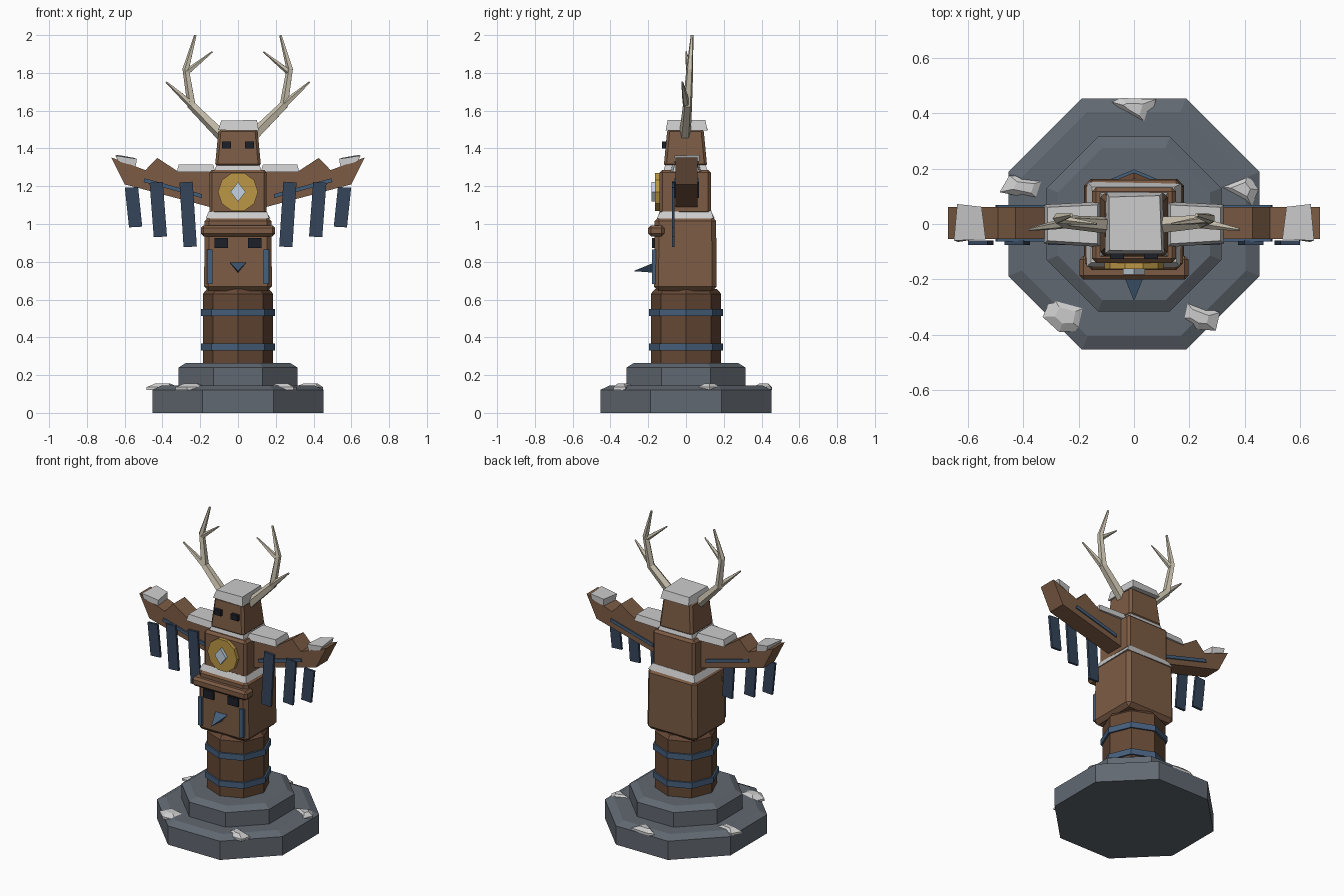
import bpy, bmesh, math, random
from mathutils import Vector

if "Cube" in bpy.data.objects:
    bpy.data.objects.remove(bpy.data.objects["Cube"])

random.seed(4)


def material(name, r, g, b):
    m = bpy.data.materials.new(name)
    m.diffuse_color = (r, g, b, 1)
    m.use_nodes = True
    m.node_tree.nodes["Principled BSDF"].inputs["Base Color"].default_value = m.diffuse_color
    return m


WOOD = material("wood", 0.20, 0.105, 0.058)
DARK_WOOD = material("dark_wood", 0.13, 0.065, 0.036)
STONE = material("stone", 0.12, 0.14, 0.165)
BLUE = material("blue_paint", 0.06, 0.115, 0.20)
NAVY = material("feather_blue", 0.035, 0.06, 0.105)
BLACK = material("eye_black", 0.012, 0.014, 0.02)
GOLD = material("gold", 0.50, 0.31, 0.06)
SNOW = material("snow", 0.72, 0.73, 0.75)
BONE = material("antler_bone", 0.58, 0.53, 0.42)
GEM = material("gem", 0.55, 0.65, 0.75)


def finish(name, bm, mat, bevel=0):
    bmesh.ops.recalc_face_normals(bm, faces=bm.faces)
    me = bpy.data.meshes.new(name)
    bm.to_mesh(me)
    bm.free()
    ob = bpy.data.objects.new(name, me)
    bpy.context.collection.objects.link(ob)
    me.materials.append(mat)
    if bevel:
        mod = ob.modifiers.new("bevel", 'BEVEL')
        mod.width, mod.segments = bevel, 1
    return ob


def loft(name, rings, mat, bevel=0):
    """Skin a list of equal-length point rings and cap both ends."""
    bm = bmesh.new()
    vs = [[bm.verts.new(p) for p in ring] for ring in rings]
    n = len(vs[0])
    for a, b in zip(vs, vs[1:]):
        for i in range(n):
            j = (i + 1) % n
            bm.faces.new((a[i], a[j], b[j], b[i]))
    bm.faces.new(vs[0])
    bm.faces.new(vs[-1])
    return finish(name, bm, mat, bevel)


def box(name, x, y, z, mat, bevel=0, taper=0, jitter=0):
    """Box from min/max pairs; taper insets the top, jitter roughens it."""
    def ring(h, t):
        j = lambda: random.uniform(-jitter, jitter)
        return [(px + j(), py + j(), h + j() * 0.6) for px, py in (
            (x[0] + t, y[0] + t), (x[1] - t, y[0] + t),
            (x[1] - t, y[1] - t), (x[0] + t, y[1] - t))]
    return loft(name, [ring(z[0], 0), ring(z[1], taper)], mat, bevel)


def octagon_stack(name, profile, mat, turn=0):
    return loft(name, [[(r * math.cos(turn + i * math.pi / 4),
                         r * math.sin(turn + i * math.pi / 4), z)
                        for i in range(8)] for r, z in profile], mat)


def front_plate(name, pts, y0, y1, mat):
    """Extrude an x-z outline along y."""
    return loft(name, [[(x, y, z) for x, z in pts] for y in (y0, y1)], mat)


def tine(name, pts, mat, sides=5):
    """Tapered branch through (x, y, z, radius) points."""
    rings = []
    for i, p in enumerate(pts):
        a = Vector(pts[max(i - 1, 0)][:3])
        b = Vector(pts[min(i + 1, len(pts) - 1)][:3])
        d = (b - a).normalized()
        u = d.cross(Vector((0, 1, 0))).normalized()
        v = d.cross(u)
        rings.append([Vector(p[:3]) + p[3] * (u * math.cos(k * math.tau / sides)
                      + v * math.sin(k * math.tau / sides)) for k in range(sides)])
    return loft(name, rings, mat)


# Stone plinth: two chamfered octagonal steps, flats facing the axes
F = 1 / math.cos(math.pi / 8)
octagon_stack("plinth_lower", [(.453 * F, 0), (.453 * F, .122), (.405 * F, .145)], STONE, math.pi / 8)
octagon_stack("plinth_upper", [(.315 * F, .13), (.315 * F, .24), (.275 * F, .265)], STONE, math.pi / 8)

# Snow drifts lying on the lower step
drifts = [
    [(-.08, .44), (-.05, .455), (.08, .45), (.05, .355), (-.03, .40)],
    [(-.485, .115), (-.45, .175), (-.315, .16), (-.34, .085)],
    [(.295, .135), (.41, .18), (.45, .125), (.425, .065)],
    [(-.33, -.335), (-.295, -.26), (-.165, -.295), (-.185, -.385), (-.27, -.39)],
    [(.165, -.34), (.18, -.27), (.31, -.32), (.295, -.385), (.23, -.38)]]
for d in drifts:
    cx = sum(p[0] for p in d) / len(d)
    cy = sum(p[1] for p in d) / len(d)
    loft("snow_drift", [[(x, y, .122) for x, y in d],
                        [(x, y, .136) for x, y in d],
                        [(cx + (x - cx) * .45, cy + (y - cy) * .45, .156) for x, y in d]], SNOW)

# Octagonal post with painted bands
octagon_stack("post", [(.186, .25), (.186, .63), (.165, .655)], DARK_WOOD)
for z in (.33, .512):
    octagon_stack("post_band", [(.197, z), (.197, z + .038)], BLUE)

# Lower carved head
box("lower_head", (-.18, .18), (-.17, .163), (.645, 1.04), WOOD, .024, .004)
box("lower_brow", (-.197, .197), (-.2, -.115), (.935, .993), WOOD, .014)
box("lower_head_snow", (-.165, .165), (-.155, .15), (1.03, 1.068), SNOW, 0, .012, .007)
loft("beak", [[(-.045, -.165, .797), (.045, -.165, .797), (0, -.165, .742)],
              [(-.001, -.275, .752), (.001, -.275, .752), (0, -.275, .75)]], BLUE)
for s in (-1, 1):
    span = lambda a, b: sorted((s * a, s * b))
    box("lower_eye", span(.052, .125), (-.181, -.15), (.872, .925), BLACK)
    box("cheek_stripe", span(.135, .163), (-.18, -.15), (.682, .865), BLUE)

# Chest block with medallion
box("chest", (-.152, .152), (-.14, .132), (1.05, 1.287), WOOD, .015)
front_plate("medallion", [(.106 * math.sin(i * math.tau / 10 + math.pi / 10),
                           1.17 + .106 * math.cos(i * math.tau / 10 + math.pi / 10))
                          for i in range(10)], -.163, -.13, GOLD)
front_plate("medallion_gem", [(0, 1.118), (.04, 1.17), (0, 1.222), (-.04, 1.17)], -.183, -.155, GEM)

# Wings, feathers and shoulder snow, mirrored
wing = [(.13, 1.085), (.60, 1.21), (.672, 1.353), (.49, 1.285),
        (.428, 1.35), (.32, 1.28), (.13, 1.28)]
for s in (-1, 1):
    mx = lambda pts: [(s * x, z) for x, z in pts]
    front_plate("wing", mx(wing), -.055, .062, WOOD)
    front_plate("wing_stripe", mx([(.19, 1.137), (.50, 1.222), (.495, 1.242), (.19, 1.158)]),
                -.064, .069, BLUE)
    for x, top, low in ((.564, 1.192, .982), (.433, 1.218, .93), (.275, 1.22, .877)):
        front_plate("feather", mx([(x - .035, top + .004), (x + .035, top),
                                   (x + .013, low), (x - .057, low + .004)][::1]),
                    -.075, -.06, NAVY)
    # Shoulder snow narrows outward
    loft("shoulder_snow", [[(s * x, y * w, z) for x, y, z in
                            ((.12 + i, -.083, h), (.325 - i, -.07, h),
                             (.325 - i, .07, h), (.12 + i, .08, h))]
                           for h, w, i in ((1.275, 1, 0), (1.316, .86, .012))], SNOW)
    loft("wing_tip_snow", [[(s * .542, -.05, 1.305), (s * .635, -.065, 1.332),
                            (s * .63, .07, 1.332), (s * .55, .06, 1.305)],
                           [(s * .535, -.055, 1.345), (s * .65, -.06, 1.362),
                            (s * .638, .072, 1.366), (s * .55, .062, 1.35)]], SNOW)

# Upper carved head
box("neck_snow", (-.125, .125), (-.12, .115), (1.28, 1.312), SNOW, 0, .01)
box("upper_head", (-.122, .122), (-.118, .112), (1.303, 1.503), WOOD, .014, .019)
box("snow_cap", (-.103, .107), (-.108, .11), (1.497, 1.548), SNOW, 0, .012, .006)
for s in (-1, 1):
    box("upper_eye", sorted((s * .036, s * .086)), (-.126, -.09), (1.4, 1.436), BLACK)

# Antlers: main beam and two tines each
for s in (-1, 1):
    beam = [(.085, -.005, 1.47, .032), (.245, .008, 1.63, .025),
            (.275, .02, 1.82, .019), (.225, .032, 2.0, .007)]
    outer = [(.225, .005, 1.61, .02), (.29, -.005, 1.672, .016), (.38, -.02, 1.752, .005)]
    inner = [(.275, .018, 1.80, .017), (.215, .01, 1.848, .012), (.135, 0, 1.912, .004)]
    for name, path in (("antler_beam", beam), ("antler_outer_tine", outer),
                       ("antler_inner_tine", inner)):
        tine(name, [(s * x, y, z, r) for x, y, z, r in path], BONE)
